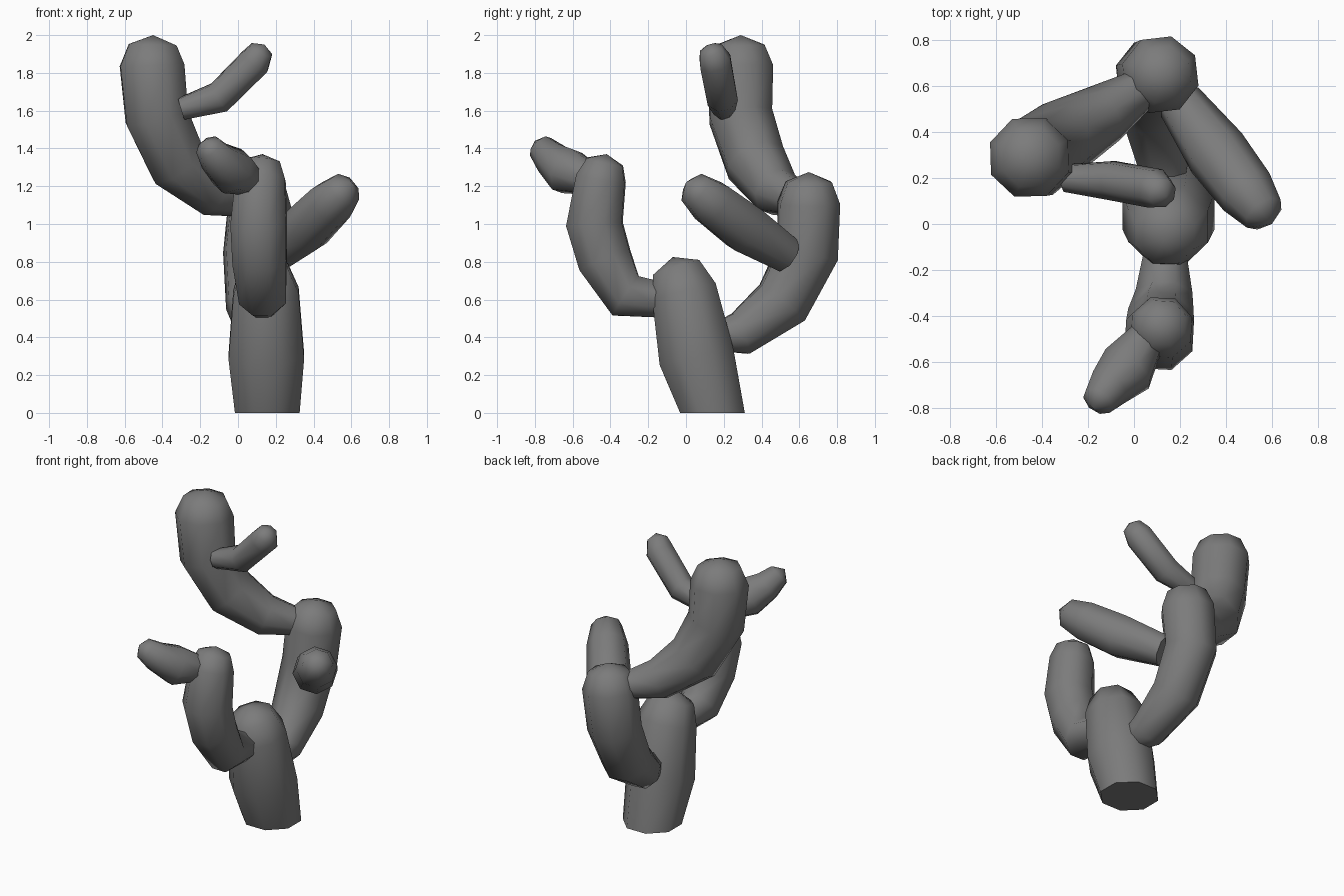
import bpy, bmesh, math
from mathutils import Vector

cube = bpy.data.objects.get("Cube")
if cube:
    bpy.data.objects.remove(cube, do_unlink=True)

SIDES = 8

grey = bpy.data.materials.new("plain grey")
grey.use_nodes = True
colour = (0.2, 0.2, 0.2, 1)
grey.diffuse_color = colour
grey.node_tree.nodes["Principled BSDF"].inputs["Base Color"].default_value = colour


def limb(name, stations, tip):
    """Tapered tube through (x, y, z, radius) stations, closed by a blunt dome."""
    pts = [Vector(s[:3]) for s in stations]
    radii = [s[3] * 1.03 for s in stations]
    tip = Vector(tip)
    # shoulder ring of the dome
    pts.append(pts[-1].lerp(tip, 0.68))
    radii.append(radii[-1] * 0.74)
    path = pts + [tip]

    bm = bmesh.new()
    rings = []
    side = Vector((1, 0, 0))
    for i, (p, r) in enumerate(zip(pts, radii)):
        ahead = (path[i + 1] - p).normalized()
        behind = (p - path[i - 1]).normalized() if i else ahead
        axis = (ahead + behind).normalized()
        if p.z == 0:
            axis = Vector((0, 0, 1))
        side = (side - axis * side.dot(axis)).normalized()
        other = axis.cross(side)
        ring = []
        for k in range(SIDES):
            a = math.tau * (k + 0.5) / SIDES
            ring.append(bm.verts.new(p + (side * math.cos(a) + other * math.sin(a)) * r))
        rings.append(ring)
    for low, high in zip(rings, rings[1:]):
        for k in range(SIDES):
            n = (k + 1) % SIDES
            bm.faces.new((low[k], low[n], high[n], high[k]))
    bm.faces.new(rings[0][::-1])
    pole = bm.verts.new(tip)
    for k in range(SIDES):
        bm.faces.new((rings[-1][k], rings[-1][(k + 1) % SIDES], pole))
    bmesh.ops.recalc_face_normals(bm, faces=bm.faces)

    mesh = bpy.data.meshes.new(name)
    bm.to_mesh(mesh)
    bm.free()
    mesh.materials.append(grey)
    obj = bpy.data.objects.new(name, mesh)
    bpy.context.collection.objects.link(obj)
    bpy.ops.object.select_all(action='DESELECT')
    obj.select_set(True)
    bpy.context.view_layer.objects.active = obj
    bpy.ops.object.shade_smooth_by_angle(angle=math.radians(60))
    return obj


# main stem
limb("trunk", [(.155, .14, 0, .18), (.15, .055, .3, .21), (.148, -.01, .64, .182)],
     (.13, -.07, .825))

# arms growing from the trunk
limb("front_arm", [(.135, -.14, .6, .1), (.13, -.32, .62, .13), (.115, -.43, .81, .15),
                   (.11, -.485, 1.0, .155), (.12, -.45, 1.24, .137)], (.13, -.42, 1.37))
limb("back_arm", [(.14, .2, .41, .09), (.125, .29, .42, .12), (.09, .51, .585, .155),
                  (.085, .645, .85, .165), (.115, .65, 1.11, .168)], (.13, .65, 1.275))

# branches growing from the back arm
limb("left_branch", [(.2, .53, .84, .1), (.36, .31, .98, .135), (.49, .14, 1.11, .125)],
     (.6, 0, 1.22))
limb("right_branch", [(.02, .58, 1.13, .09), (-.13, .48, 1.17, .13), (-.32, .37, 1.325, .165),
                      (-.43, .29, 1.57, .175), (-.455, .29, 1.84, .178)], (-.45, .29, 2))

# small shoots
limb("upper_shoot", [(-.3, .2, 1.61, .06), (-.1, .19, 1.67, .085), (.09, .155, 1.86, .087)],
     (.14, .12, 1.95))
limb("front_shoot", [(.06, -.49, 1.23, .08), (-.03, -.63, 1.28, .125), (-.11, -.71, 1.345, .095)],
     (-.18, -.8, 1.44))
